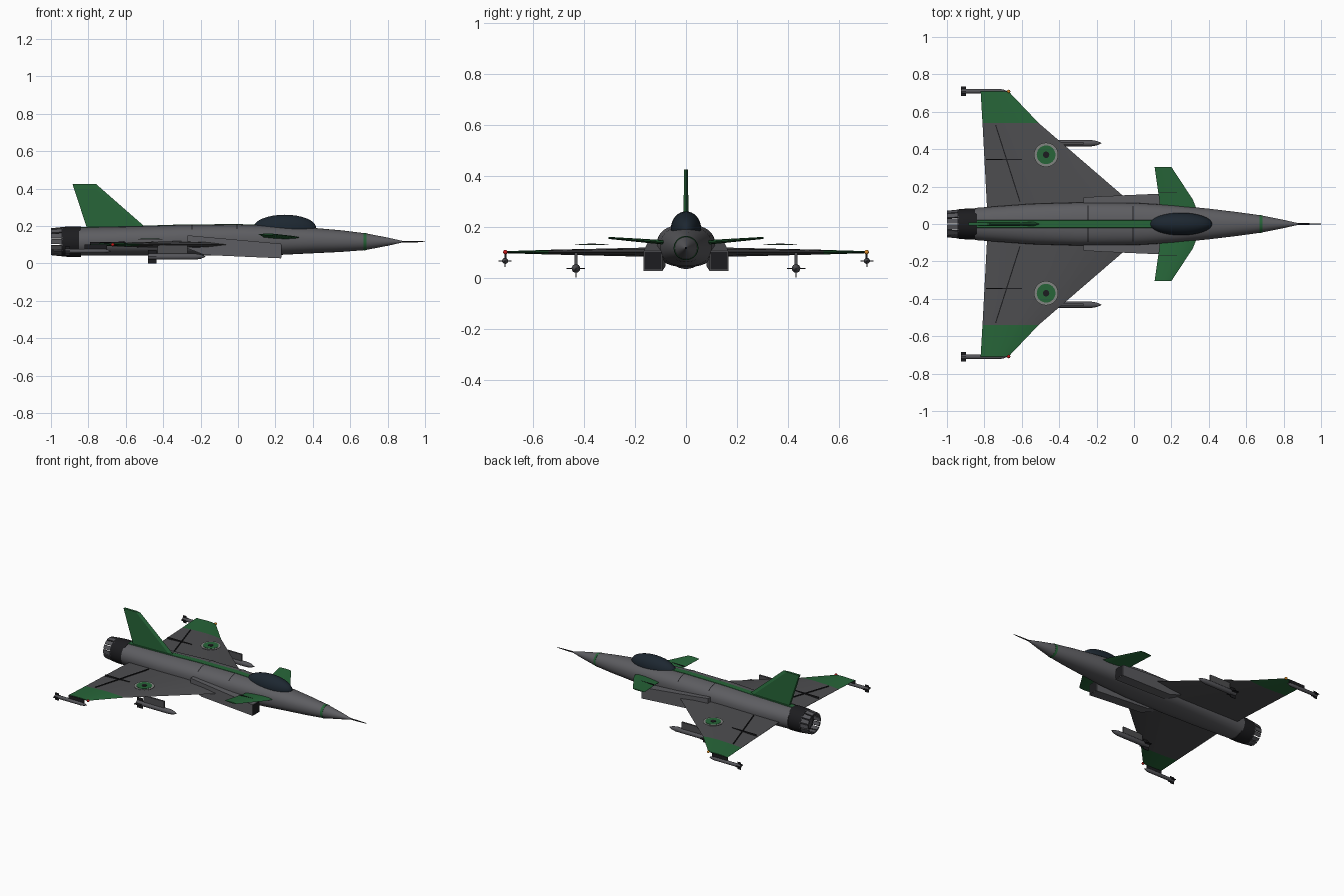
import bpy, bmesh, math
from math import cos, sin, pi

if "Cube" in bpy.data.objects:
    bpy.data.objects.remove(bpy.data.objects["Cube"])


def material(name, rgb):
    m = bpy.data.materials.new(name)
    m.diffuse_color = (*rgb, 1)
    m.use_nodes = True
    m.node_tree.nodes["Principled BSDF"].inputs["Base Color"].default_value = m.diffuse_color
    return m


GREY = material("hull_grey", (0.11, 0.11, 0.12))
WING = material("wing_grey", (0.075, 0.075, 0.08))
GREEN = material("green", (0.02, 0.13, 0.04))
DARK = material("dark", (0.012, 0.012, 0.014))
STEEL = material("steel", (0.09, 0.09, 0.1))
PALE = material("pale_grey", (0.22, 0.23, 0.22))
GLASS = material("glass", (0.012, 0.02, 0.03))
RED = material("red", (0.6, 0.01, 0.01))
AMBER = material("amber", (0.7, 0.25, 0.02))


def loft(name, bodies, mat, mirror=False, angle=35, closed=True, cap=True):
    """Skin each body (a list of equal-length point rings) into one object."""
    bm = bmesh.new()
    for rings in bodies:
        vs = [[bm.verts.new(p) for p in r] for r in rings]
        n = len(vs[0])
        for a, b in zip(vs, vs[1:]):
            for i in range(n if closed else n - 1):
                j = (i + 1) % n
                bm.faces.new((a[i], a[j], b[j], b[i]))
        if cap and closed:
            bm.faces.new(vs[0])
            bm.faces.new(vs[-1])
    bmesh.ops.recalc_face_normals(bm, faces=bm.faces)
    me = bpy.data.meshes.new(name)
    bm.to_mesh(me)
    bm.free()
    me.materials.append(mat)
    me.shade_smooth()
    me.set_sharp_from_angle(angle=math.radians(angle))
    ob = bpy.data.objects.new(name, me)
    bpy.context.collection.objects.link(ob)
    if mirror:
        mod = ob.modifiers.new("mirror", 'MIRROR')
        mod.use_axis = (False, True, False)
        mod.use_mirror_merge = False
    return ob


def section(x, zc, hw, hh, n=2.0, a0=0, a1=2 * pi, count=40, grow=0):
    """Superellipse cross-section in the plane at x."""
    pts = []
    for i in range(count):
        a = a0 + (a1 - a0) * i / count
        c, s = cos(a), sin(a)
        pts.append((x, math.copysign(abs(c) ** (2 / n), c) * (hw + grow),
                    zc + math.copysign(abs(s) ** (2 / n), s) * (hh + grow)))
    return pts


def turned(profile, y=0, z=0.116, count=20):
    """Rings of revolution about an axis along x from (x, radius) pairs."""
    return [[(x, y + r * cos(2 * pi * i / count), z + r * sin(2 * pi * i / count))
             for i in range(count)] for x, r in profile]


def box(x0, x1, y0, y1, z0, z1):
    return [[(x, y0, z0), (x, y1, z0), (x, y1, z1), (x, y0, z1)] for x in (x0, x1)]


def foil(y, le, te, z, t):
    """Thin lens-shaped wing section at span y."""
    c = te - le
    up = [(0, 0), (0.15, 0.7), (0.4, 1), (0.7, 0.7), (1, 0.08)]
    low = [(f, -h) for f, h in reversed(up[1:])]
    return [(le + c * f, y, z + t * h) for f, h in up + low]


# Fuselage: x, centre z, half width, half height, squareness
HULL = [(0.88, .116, .004, .004, 2), (0.80, .116, .022, .022, 2), (0.68, .116, .046, .045, 2),
        (0.55, .119, .064, .058, 2.1), (0.40, .122, .082, .068, 2.2), (0.22, .123, .100, .078, 2.4),
        (0.0, .125, .113, .083, 2.5), (-0.3, .124, .115, .082, 2.5), (-0.55, .120, .108, .078, 2.3),
        (-0.85, .117, .086, .076, 2.05)]


def hull_at(x):
    for a, b in zip(HULL, HULL[1:]):
        if a[0] >= x >= b[0]:
            f = (a[0] - x) / (a[0] - b[0])
            return [x] + [p + (q - p) * f for p, q in zip(a[1:], b[1:])]


loft("fuselage", [[section(*h) for h in HULL]], GREY)
loft("nose_probe", [turned([(0.86, .005), (0.94, .004), (1.0, .002)], count=10)], DARK)
loft("nose_band", [[section(*hull_at(x), grow=.0015) for x in (0.688, 0.672)]], GREEN)

# Spine stripe and upper panel joints
spine = []
for x in (0.12, 0.0, -0.15, -0.3, -0.45, -0.55, -0.7, -0.845):
    h = hull_at(x)
    top = h[1] + h[3]
    spine.append([(x, -.022, top - .012), (x, .022, top - .012), (x, .02, top + .002), (x, -.02, top + .002)])
loft("spine_stripe", [spine], GREEN)
loft("panel_joints", [[section(*hull_at(x + d), a0=.2 * pi, a1=.8 * pi, grow=.0015) for d in (.003, -.003)]
                      for x in (-.005, -.245)], DARK, closed=False)

# Canopy
canopy = []
for i in range(17):
    a = pi * i / 16
    k = max(sin(a), .01)
    canopy.append(section(0.25 + 0.168 * cos(a), .19, .06 * k, .07 * k, count=32))
loft("canopy", [canopy], GLASS, angle=60)

# Air intakes with dark mouths
loft("air_intakes", [[[(x, y0, z0), (x, y1, z0), (x, y1, z1), (x, y0, z1)] for x, y0, y1, z0, z1 in
                      [(.23, .092, .166, .027, .105), (-.18, .08, .148, .045, .142),
                       (-.27, .08, .142, .08, .15)]]], GREY, mirror=True, angle=20)
loft("intake_mouths", [box(.2, .232, .096, .162, .031, .101)], DARK, mirror=True)

# Delta wings with green tips
root, kink, tip = foil(.07, .035, -.785, .1, .02), foil(.54, -.51, -.81, .1, .009), foil(.708, -.67, -.82, .1, .004)
loft("wings", [[root, kink]], WING, mirror=True)
loft("wing_tips", [[kink, tip]], GREEN, mirror=True)

# Control surface lines on the wings
loft("wing_hinge_lines", [[[(x - .003, y, z), (x + .003, y, z), (x + .003, y, z + .006), (x - .003, y, z + .006)]
                           for x, y, z in ((-.61, .12, .111), (-.74, .53, .104))],
                          box(-.79, -.6, .343, .348, .102, .114)], DARK, mirror=True)


# Roundels: stacked flat discs above each wing
def disc(r, z):
    return [[(-.47 + r * cos(i * pi / 16), .37 + r * sin(i * pi / 16), h) for i in range(32)]
            for h in (z, z + .002)]


for name, r, z, m in (("roundel_outer", .065, .128, PALE), ("roundel_middle", .05, .130, GREEN),
                      ("roundel_centre", .017, .132, DARK)):
    loft(name, [disc(r, z)], m, mirror=True)

# Canards and tail fin
loft("canards", [[foil(.08, .335, .14, .138, .009), foil(.13, .315, .135, .142, .008),
                  foil(.305, .20, .11, .156, .004)]], GREEN, mirror=True)
loft("canard_lines", [box(.13, .23, .168, .171, .146, .153)], DARK, mirror=True)
loft("tail_fin", [[[(le, 0, z), (le - .03, t, z), (te, t, z), (te, -t, z), (le - .03, -t, z)]
                   for le, te, z, t in ((-.48, -.805, .18, .01), (-.76, -.885, .425, .008))]], GREEN, angle=20)

# Engine nozzle: collar with hollow centre and a ring of petals
loft("nozzle_collar", [turned([(-.84, .082), (-.90, .082), (-.945, .078), (-.945, .062), (-.87, .05)], count=32)], DARK)
petals = []
for k in range(14):
    body = []
    for x, r in ((-.935, .079), (-1.0, .072)):
        ring = []
        for rr, d in ((r, -.18), (r, .18), (r - .01, .18), (r - .01, -.18)):
            a = 2 * pi * k / 14 + d
            ring.append((x, rr * cos(a), .116 + rr * sin(a)))
        body.append(ring)
    petals.append(body)
loft("nozzle_petals", petals, STEEL)


# Missiles: pointed body with four cross fins
def missile(name, x0, x1, y, z, r, span, fin):
    nose = r * 3.2
    loft(name + "_bodies", [turned([(x0, r * .8), (x0 + .01, r), (x1 - nose, r), (x1 - nose * .45, r * .7),
                                    (x1, r * .1)], y, z, 14)], STEEL, mirror=True)
    loft(name + "_fins", [box(x0, x0 + fin, y - span, y + span, z - .002, z + .002),
                          box(x0, x0 + fin, y - .002, y + .002, z - span, z + span)], DARK, mirror=True)


missile("tip_missile", -.925, -.68, .71, .066, .012, .025, .027)
missile("wing_missile", -.482, -.175, .432, .036, .017, .036, .045)
loft("tip_rails", [box(-.82, -.70, .704, .712, .072, .1)], DARK, mirror=True)
loft("wing_pylons", [box(-.43, -.27, .426, .438, .045, .098)], WING, mirror=True)

# Wing tip lights
for name, y, m in (("red_light", -.709, RED), ("amber_light", .709, AMBER)):
    loft(name, [turned([(-.67 + .009 * cos(pi * i / 8), .009 * max(sin(pi * i / 8), .02)) for i in range(9)],
                       y, .1, 12)], m, angle=60)
